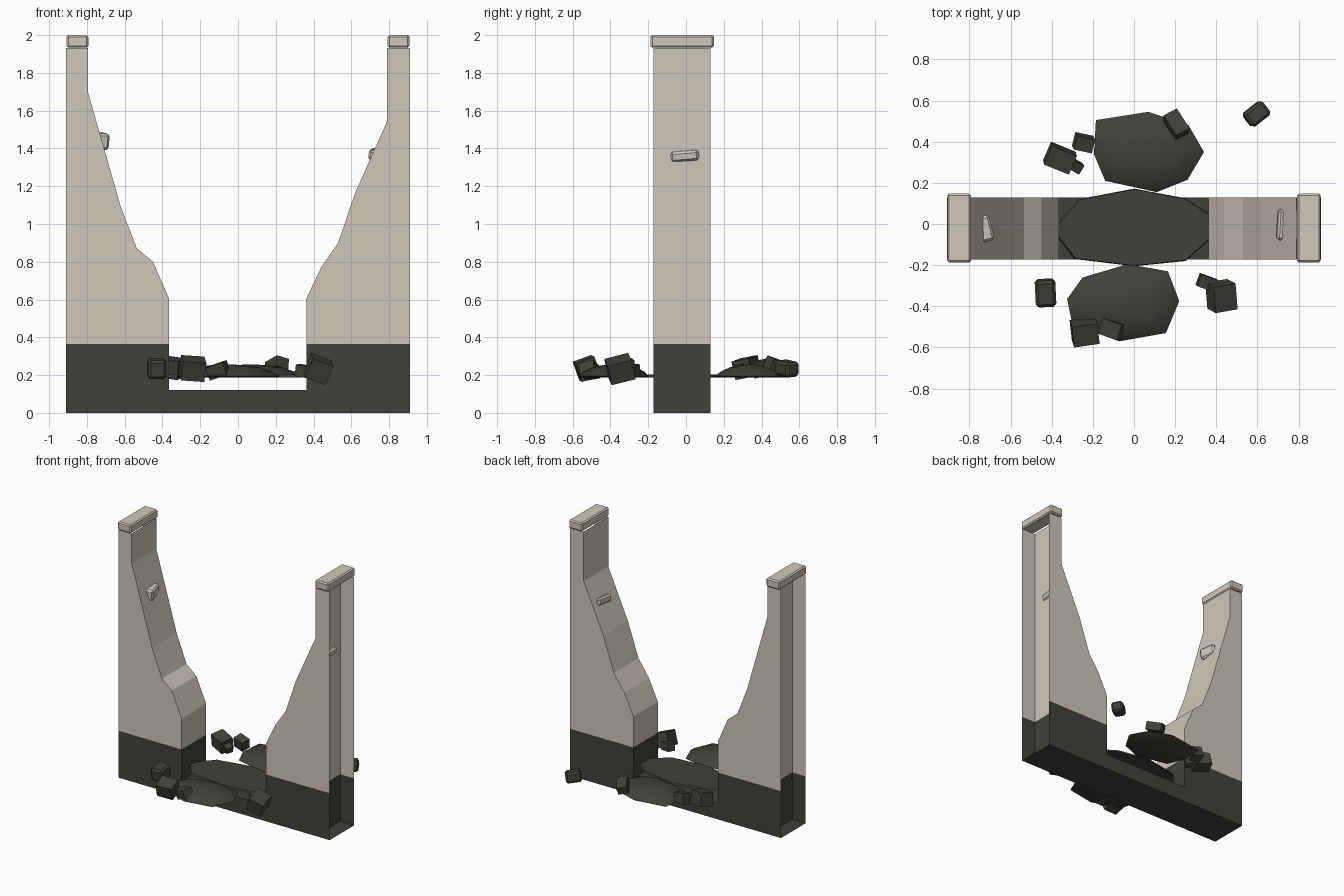
import bpy, bmesh, math
from mathutils import Matrix, Euler, Vector

if "Cube" in bpy.data.objects:
    bpy.data.objects.remove(bpy.data.objects["Cube"])


def material(name, rgb):
    m = bpy.data.materials.new(name)
    m.diffuse_color = (*rgb, 1)
    m.use_nodes = True
    m.node_tree.nodes["Principled BSDF"].inputs["Base Color"].default_value = m.diffuse_color
    return m


PLASTER = material("pale_plaster", (0.63, 0.575, 0.49))
DARK = material("dark_stone", (0.053, 0.053, 0.043))


def finish(bm, name, mats):
    me = bpy.data.meshes.new(name)
    bm.to_mesh(me)
    bm.free()
    ob = bpy.data.objects.new(name, me)
    bpy.context.collection.objects.link(ob)
    for m in mats:
        me.materials.append(m)
    return ob


def block(name, loc, size, rot, mat, bevel=0.0):
    """Box with optional chamfered edges."""
    bm = bmesh.new()
    bmesh.ops.create_cube(bm, size=1)
    for v in bm.verts:
        v.co = Vector(a * b for a, b in zip(v.co, size))
    if bevel:
        bmesh.ops.bevel(bm, geom=bm.edges[:], offset=bevel, segments=1,
                        affect='EDGES', profile=0.5)
    turn = Euler([math.radians(a) for a in rot]).to_matrix().to_4x4()
    bm.transform(Matrix.Translation(loc) @ turn)
    return finish(bm, name, [mat])


# Broken wall: two hollow towers joined by a low sill, open at both ends
Y0, Y1, XE, TOP, SPLIT = -0.172, 0.13, 0.91, 1.932, 0.365
right = [(0.79, TOP), (0.79, 1.545), (0.62, 1.165), (0.53, 0.90),
         (0.44, 0.77), (0.362, 0.605), (0.362, 0.122)]
left = [(-0.365, 0.122), (-0.365, 0.605), (-0.45, 0.80), (-0.535, 0.87),
        (-0.62, 1.09), (-0.795, 1.70), (-0.795, TOP)]
inner = right + left
strips = list(zip(inner, inner[1:]))
strips += [((-XE, 0), (XE, 0)),                    # underside
           ((0.79, 0), (0.79, 1.545)),             # recessed end panels
           ((-0.795, 1.70), (-0.795, 0))]

bm = bmesh.new()
for (ax, az), (bx, bz) in strips:
    bm.faces.new([bm.verts.new(p) for p in
                  ((ax, Y0, az), (ax, Y1, az), (bx, Y1, bz), (bx, Y0, bz))])


def panel(pts):
    """Matching front and back faces from one x-z outline."""
    bm.faces.new([bm.verts.new((x, Y0, z)) for x, z in pts])
    bm.faces.new([bm.verts.new((x, Y1, z)) for x, z in reversed(pts)])


# Front and back sheets, as horizontal bands of each tower plus the sill
for steps, end in ((right, XE), (left[::-1], -XE)):
    for (ax, az), (bx, bz) in zip(steps, steps[1:]):
        band = [(end, bz), (end, az), (ax, az), (bx, bz)]
        panel(band if end > 0 else band[::-1])
        if end < 0:
            continue
panel([(-XE, 0), (XE, 0), (XE, 0.122), (-XE, 0.122)])
bm.normal_update()
bmesh.ops.bisect_plane(bm, geom=bm.verts[:] + bm.edges[:] + bm.faces[:],
                       plane_co=(0, 0, SPLIT), plane_no=(0, 0, 1))
bmesh.ops.remove_doubles(bm, verts=bm.verts[:], dist=1e-5)
# Merge the bands of each sheet into clean flat faces
bmesh.ops.dissolve_limit(bm, angle_limit=0.001, verts=bm.verts[:],
                         edges=[e for e in bm.edges
                                if abs(e.verts[0].co.z - SPLIT) > 1e-4
                                or abs(e.verts[1].co.z - SPLIT) > 1e-4])
for f in bm.faces:
    f.material_index = int(max(v.co.z for v in f.verts) < SPLIT + 1e-3)
finish(bm, "broken_wall", [PLASTER, DARK])

# Coping stones on the towers
for side, x in (("left", -0.85), ("right", 0.85)):
    block(side + "_coping", (x, -0.02, 1.967), (0.115, 0.335, 0.066),
          (0, 0, 0), PLASTER, 0.009)

# Loose stones sticking out of the broken slopes
block("left_loose_stone", (-0.728, -0.022, 1.44), (0.07, 0.125, 0.085),
      (4, 5, 14), PLASTER, 0.012)
block("right_loose_stone", (0.75, -0.005, 1.365), (0.11, 0.15, 0.055),
      (5, 8, -3), PLASTER, 0.012)


def mound(name, pts, z, rings):
    """Many-sided heap; rings are (scale, height) from base to crown."""
    cx = sum(p[0] for p in pts) / len(pts)
    cy = sum(p[1] for p in pts) / len(pts)
    bm = bmesh.new()
    loops = [[bm.verts.new((cx + (x - cx) * s, cy + (y - cy) * s, z + h))
              for x, y in pts] for s, h in rings]
    n = len(pts)
    for lo, hi in zip(loops, loops[1:]):
        for i in range(n):
            j = (i + 1) % n
            bm.faces.new((lo[i], lo[j], hi[j], hi[i]))
    bm.faces.new(loops[-1])
    bm.faces.new(loops[0][::-1])
    bmesh.ops.recalc_face_normals(bm, faces=bm.faces[:])
    ob = finish(bm, name, [DARK])
    bpy.context.view_layer.objects.active = ob
    ob.select_set(True)
    bpy.ops.object.shade_smooth_by_angle(angle=math.radians(50))
    ob.select_set(False)


# Rubble heaps: a flat slab in the breach and a dome on each side
DOME = [(0.96, 0), (1, 0.006), (0.86, 0.03), (0.62, 0.052),
        (0.35, 0.064), (0.1, 0.068)]
mound("front_heap", [(-0.325, -0.365), (-0.3, -0.485), (-0.07, -0.57),
                     (0.155, -0.53), (0.22, -0.375), (0.165, -0.23),
                     (-0.03, -0.195), (-0.25, -0.26)], 0.188, DOME)
mound("back_heap", [(-0.195, 0.34), (-0.14, 0.21), (0.11, 0.155),
                    (0.26, 0.215), (0.34, 0.35), (0.265, 0.48),
                    (0.07, 0.545), (-0.185, 0.505)], 0.188, DOME)
mound("breach_slab", [(-0.40, -0.03), (-0.29, -0.17), (0, -0.205),
                      (0.25, -0.18), (0.40, -0.05), (0.38, 0.04),
                      (0.25, 0.125), (0, 0.172), (-0.27, 0.12)],
      0.188, [(1, 0), (0.98, 0.014)])

# Scattered rubble: location, size, rotation, chamfer
ROCKS = [
    ((-0.43, -0.335, 0.235), (0.10, 0.13, 0.10), (8, 0, 3), 0.015),
    ((-0.24, -0.525, 0.235), (0.125, 0.105, 0.105), (20, 4, 8), 0),
    ((-0.105, -0.51, 0.225), (0.10, 0.08, 0.07), (10, -18, -20), 0),
    ((0.425, -0.35, 0.232), (0.115, 0.13, 0.11), (15, 20, 10), 0),
    ((0.355, -0.285, 0.22), (0.09, 0.06, 0.06), (5, 10, -20), 0),
    ((-0.36, 0.32, 0.24), (0.13, 0.10, 0.10), (10, 8, -22), 0),
    ((-0.245, 0.395, 0.235), (0.09, 0.07, 0.08), (12, 10, -12), 0),
    ((-0.28, 0.28, 0.225), (0.05, 0.05, 0.05), (10, 20, -30), 0),
    ((0.205, 0.485, 0.25), (0.075, 0.12, 0.06), (-18, 15, 28), 0),
    ((0.595, 0.535, 0.235), (0.115, 0.085, 0.08), (5, 8, 38), 0.014),
]
for i, (loc, size, rot, bev) in enumerate(ROCKS):
    block(f"rubble_{i + 1}", loc, size, rot, DARK, bev)
